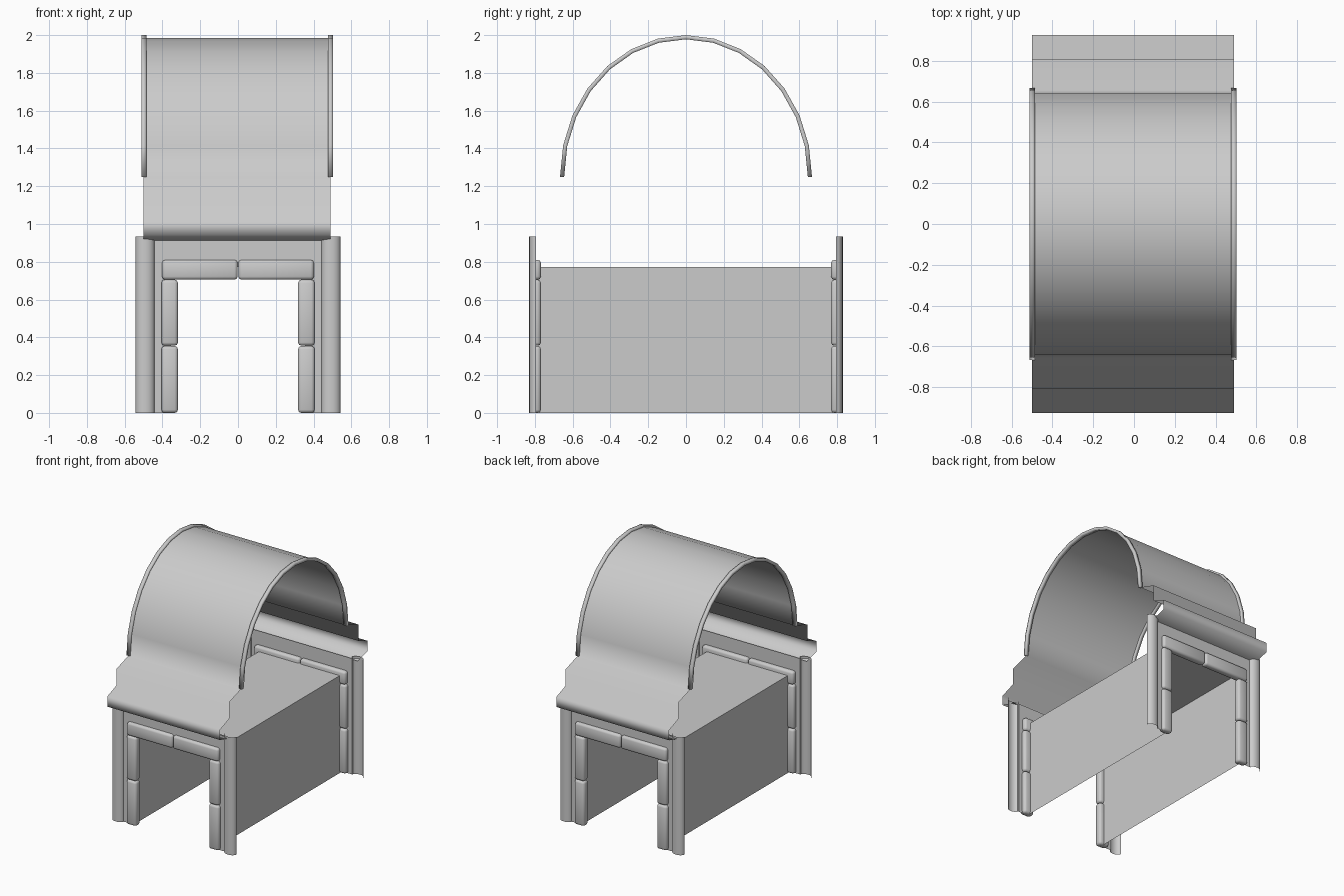
import bpy, bmesh, math

cube = bpy.data.objects.get("Cube")
if cube:
    bpy.data.objects.remove(cube, do_unlink=True)

stone = bpy.data.materials.new("pale_grey_stone")
stone.use_nodes = True
stone.diffuse_color = (0.6, 0.6, 0.6, 1)
stone.node_tree.nodes["Principled BSDF"].inputs["Base Color"].default_value = (0.6, 0.6, 0.6, 1)


def make(name, bm, smooth=None):
    """Turn a bmesh into a named object, smooth below the given angle."""
    mesh = bpy.data.meshes.new(name)
    bm.to_mesh(mesh)
    bm.free()
    mesh.materials.append(stone)
    ob = bpy.data.objects.new(name, mesh)
    bpy.context.collection.objects.link(ob)
    if smooth:
        bpy.ops.object.select_all(action='DESELECT')
        ob.select_set(True)
        bpy.context.view_layer.objects.active = ob
        bpy.ops.object.shade_smooth_by_angle(angle=math.radians(smooth))
    return ob


def sheet(name, path, offset, smooth=None):
    """Sweep an open path along an offset into a thin sheet."""
    bm = bmesh.new()
    a = [bm.verts.new(p) for p in path]
    b = [bm.verts.new([c + d for c, d in zip(p, offset)]) for p in path]
    for i in range(len(path) - 1):
        bm.faces.new((a[i], a[i + 1], b[i + 1], b[i]))
    return make(name, bm, smooth)


def block(name, x, y, z, bevel):
    """Rounded stone block between the given ranges."""
    bm = bmesh.new()
    bmesh.ops.create_cube(bm, size=1)
    for v in bm.verts:
        v.co = [r[0] + (c + 0.5) * (r[1] - r[0]) for c, r in zip(v.co, (x, y, z))]
    bmesh.ops.bevel(bm, geom=bm.edges[:], offset=bevel, segments=2, profile=0.5, affect='EDGES')
    return make(name, bm, 180)


def arch(ry, rz):
    """Fourteen-sided half ellipse in the y-z plane."""
    angles = [math.pi * i / 14 for i in range(-7, 8)]
    return [(ry * math.sin(t), 1.25 + rz * math.cos(t)) for t in angles]


# Barrel roof with stepped cornices at front and back
cornice = [(0.8, 0.912), (0.925, 0.945), (0.925, 1.025), (0.808, 1.07), (0.808, 1.2)]
section = [(-y, z) for y, z in cornice] + arch(0.655, 0.735) + cornice[::-1]
sheet("barrel_roof", [(-0.5, y, z) for y, z in section], (0.99, 0, 0), 180)

# Raised rims along the two ends of the barrel
for side, x in (("right", -0.512), ("left", 0.476)):
    bm = bmesh.new()
    rings = [[bm.verts.new((x + dx, y, z)) for y, z in arch(ry, rz)]
             for dx, ry, rz in ((0, 0.667, 0.75), (0.027, 0.667, 0.75),
                                (0.027, 0.645, 0.728), (0, 0.645, 0.728))]
    for k in range(4):
        p, q = rings[k], rings[(k + 1) % 4]
        for i in range(len(p) - 1):
            bm.faces.new((p[i], p[i + 1], q[i + 1], q[i]))
    for end in (0, -1):
        bm.faces.new([r[end] for r in rings])
    bmesh.ops.recalc_face_normals(bm, faces=bm.faces[:])
    make(side + "_roof_rim", bm, 120)

# Passage: two walls and a flat ceiling
sheet("passage_walls", [(-0.355, -0.78, 0), (-0.355, -0.78, 0.773),
                        (0.355, -0.78, 0.773), (0.355, -0.78, 0)], (0, 1.56, 0))

for end, s in (("front", -1), ("back", 1)):
    # Flat portal plate around the doorway
    bm = bmesh.new()
    outer = [(-0.45, 0), (-0.45, 0.92), (0.45, 0.92), (0.45, 0)]
    inner = [(-0.355, 0), (-0.355, 0.773), (0.355, 0.773), (0.355, 0)]
    o, n = [[bm.verts.new((x, s * 0.8, z)) for x, z in loop] for loop in (outer, inner)]
    for i in range(3):
        quad = (o[i], o[i + 1], n[i + 1], n[i])
        bm.faces.new(quad if s > 0 else quad[::-1])
    make(end + "_portal", bm)

    depth = sorted((s * 0.768, s * 0.826))
    for side, m in (("right", -1), ("left", 1)):
        name = end + "_" + side
        # Hollow half-round pilaster
        steps = [math.pi * i / 10 for i in range(11)]
        curve = [(m * 0.492 + 0.05 * math.cos(t), s * (0.795 + 0.035 * math.sin(t)), 0)
                 for t in (steps if s < 0 else steps[::-1])]
        sheet(name + "_pilaster", curve, (0, 0, 0.935), 60)
        # Doorway stones
        jamb = sorted((m * 0.318, m * 0.406))
        block(name + "_lower_jamb", jamb, depth, (0, 0.354), 0.017)
        block(name + "_upper_jamb", jamb, depth, (0.356, 0.705), 0.017)
        block(name + "_lintel", sorted((m * 0.002, m * 0.402)), depth, (0.705, 0.81), 0.017)
